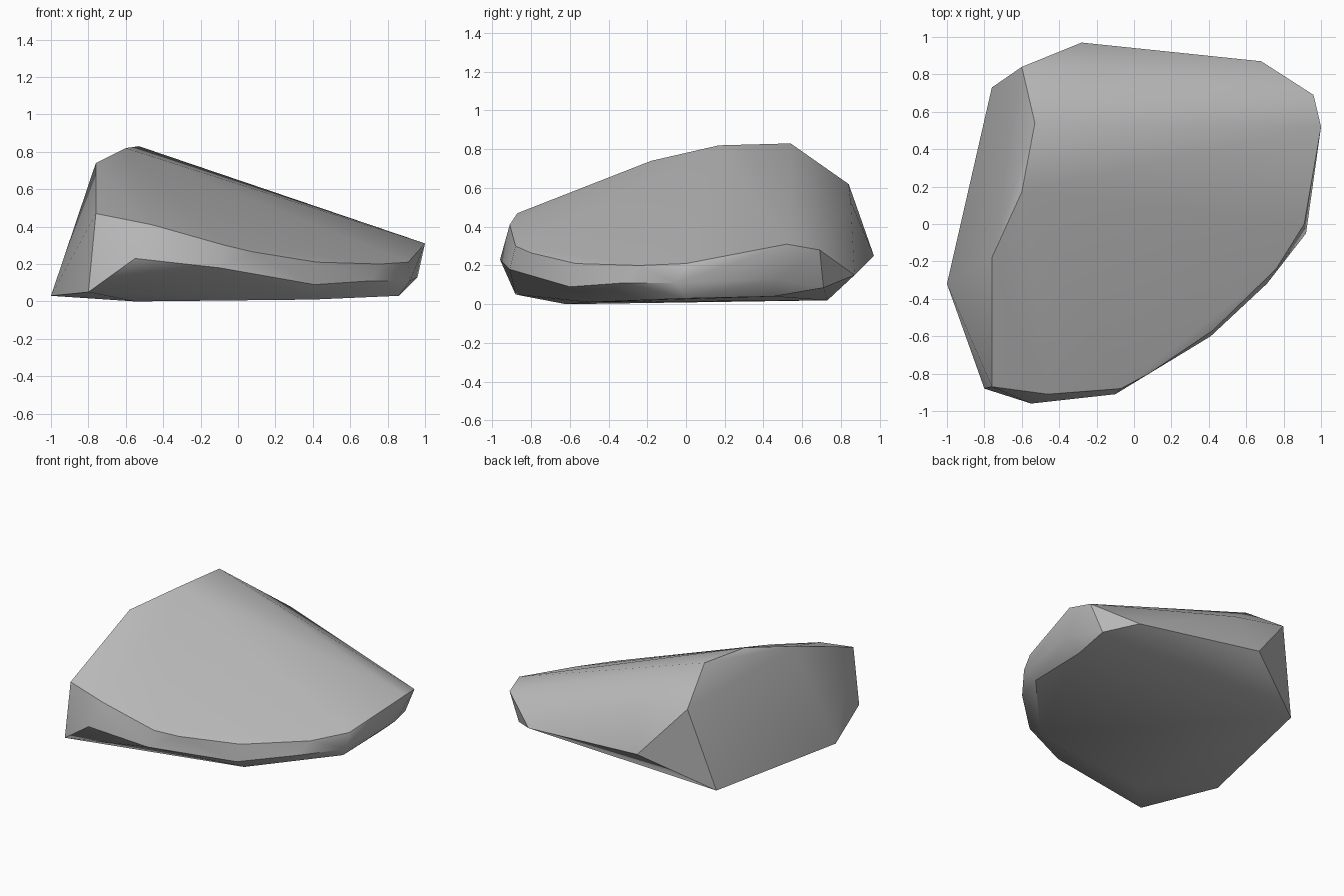
import bpy, bmesh, math

cube = bpy.data.objects.get("Cube")
if cube:
    bpy.data.objects.remove(cube, do_unlink=True)

# Corners of the boulder, grouped by the edge they lie on
cliff_rim = [(-.76, -.87, .47), (-.76, -.18, .74), (-.6, .17, .82),
             (-.53, .54, .83), (-.6, .84, .62)]
cliff_foot = [(-.8, -.88, .05), (-1, -.32, .03), (-.76, .73, .02)]
upper_edge = [(-.46, -.91, .41), (-.07, -.88, .3), (.08, -.8, .265), (.42, -.57, .21),
              (.76, -.24, .2), (.91, 0, .21), (1, .52, .31), (.96, .69, .28), (-.17, .85, .53)]
lower_edge = [(-.55, -.96, .23), (-.1, -.91, .18), (.41, -.6, .09), (.71, -.32, .11),
              (.92, -.05, .11), (.96, .47, .13), (.87, .71, .085),
              (.68, .87, .15), (-.28, .97, .25)]
underside = [(-.55, -.62, 0), (.4, -.5, .01), (.86, 0, .03), (.86, .45, .04)]

# Solid stone wrapped around the corners
bm = bmesh.new()
for p in cliff_rim + cliff_foot + upper_edge + lower_edge + underside:
    bm.verts.new(p)
hull = bmesh.ops.convex_hull(bm, input=bm.verts[:])
loose = {g for g in hull["geom_interior"] + hull["geom_unused"]
         if isinstance(g, bmesh.types.BMVert)}
bmesh.ops.delete(bm, geom=list(loose), context='VERTS')
bmesh.ops.dissolve_limit(bm, angle_limit=math.radians(2),
                         verts=bm.verts[:], edges=bm.edges[:])
bmesh.ops.recalc_face_normals(bm, faces=bm.faces[:])
mesh = bpy.data.meshes.new("boulder")
bm.to_mesh(mesh)
bm.free()
boulder = bpy.data.objects.new("boulder", mesh)
bpy.context.collection.objects.link(boulder)

# Grey stone
stone = bpy.data.materials.new("grey stone")
stone.use_nodes = True
colour = (.5, .5, .5, 1)
stone.diffuse_color = colour
stone.node_tree.nodes["Principled BSDF"].inputs["Base Color"].default_value = colour
mesh.materials.append(stone)

# Soft worn slopes with crisp broken edges
bpy.ops.object.select_all(action='DESELECT')
boulder.select_set(True)
bpy.context.view_layer.objects.active = boulder
bpy.ops.object.shade_smooth_by_angle(angle=math.radians(35))
